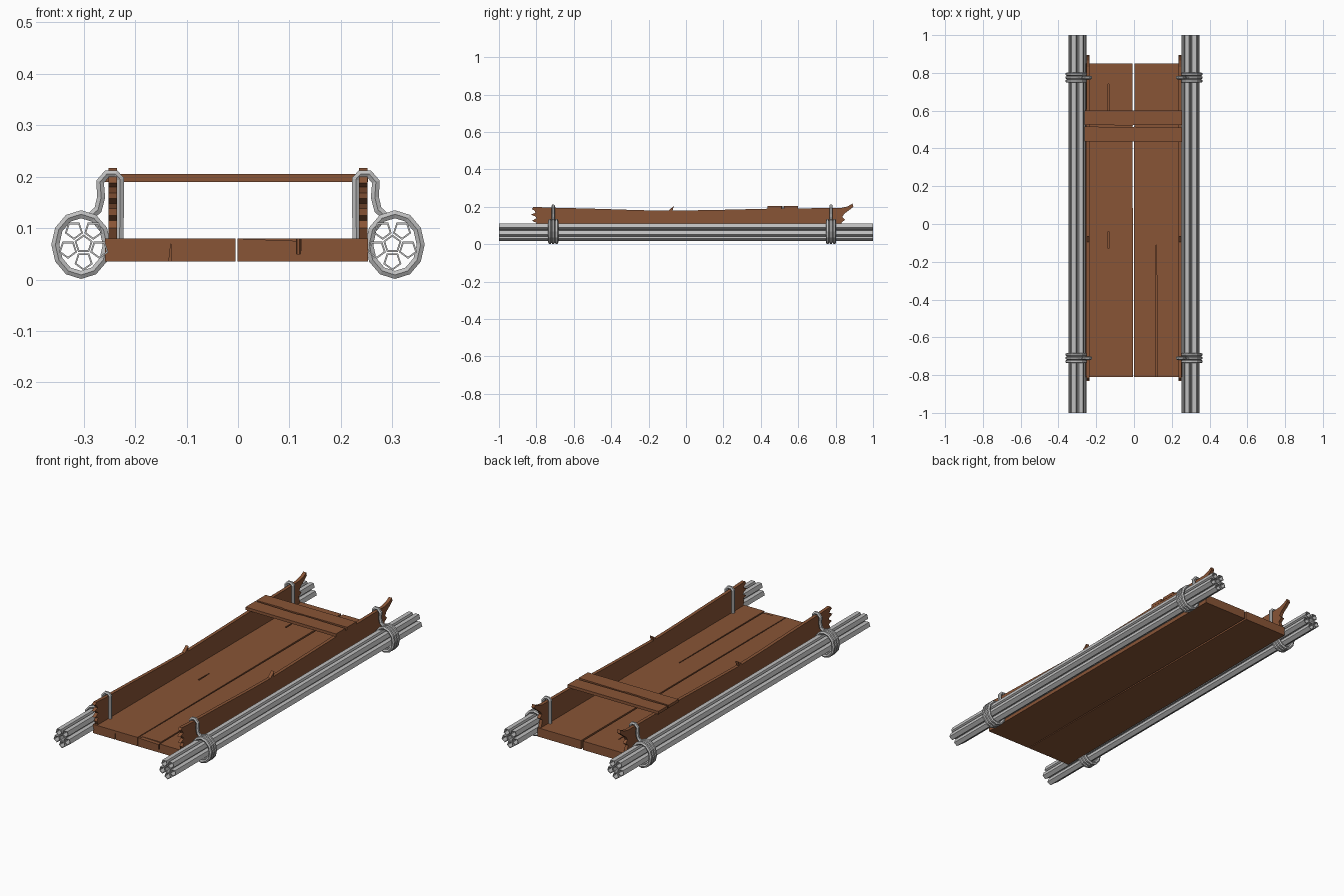
import bpy, bmesh, math
from mathutils import Vector

if "Cube" in bpy.data.objects:
    bpy.data.objects.remove(bpy.data.objects["Cube"], do_unlink=True)


def material(name, rgb):
    m = bpy.data.materials.new(name)
    m.use_nodes = True
    m.diffuse_color = (*rgb, 1)
    m.node_tree.nodes["Principled BSDF"].inputs["Base Color"].default_value = (*rgb, 1)
    return m


WOOD = material("brown wood", (0.25, 0.09, 0.037))
GREY = material("pale grey", (0.52, 0.52, 0.52))


def finish(bm, name, mat):
    bmesh.ops.recalc_face_normals(bm, faces=bm.faces)
    me = bpy.data.meshes.new(name)
    bm.to_mesh(me)
    bm.free()
    me.materials.append(mat)
    ob = bpy.data.objects.new(name, me)
    bpy.context.collection.objects.link(ob)
    return ob


def prism(name, outline, axis, lo, hi, mat=WOOD):
    """Extrude a 2D outline along one axis from lo to hi."""
    place = {"x": lambda a, b: (lo, a, b),
             "y": lambda a, b: (a, lo, b),
             "z": lambda a, b: (a, b, lo)}[axis]
    bm = bmesh.new()
    face = bm.faces.new([bm.verts.new(place(a, b)) for a, b in outline])
    new = bmesh.ops.extrude_face_region(bm, geom=[face])["geom"]
    step = Vector([(hi - lo) * (axis == k) for k in "xyz"])
    bmesh.ops.translate(bm, vec=step, verts=[v for v in new if isinstance(v, bmesh.types.BMVert)])
    return finish(bm, name, mat)


def carve(target, cutter):
    mod = target.modifiers.new("crack", "BOOLEAN")
    mod.operation = "DIFFERENCE"
    mod.solver = "EXACT"
    mod.object = cutter
    bpy.context.view_layer.objects.active = target
    bpy.ops.object.modifier_apply(modifier=mod.name)
    bpy.data.objects.remove(cutter, do_unlink=True)


# Two long floor planks with a narrow gap
FRONT, BACK, LOW, FLOOR = -0.81, 0.85, 0.035, 0.08
right_floor = prism("right_floor_plank", [(-0.258, FRONT), (-0.005, FRONT), (-0.008, BACK), (-0.255, BACK)],
                    "z", LOW, FLOOR)
left_floor = prism("left_floor_plank", [(-0.001, FRONT), (0.253, FRONT), (0.25, BACK), (0.002, BACK)],
                   "z", LOW, FLOOR)

# Splits in the floor surface
for plank, x, y0, y1 in ((right_floor, -0.135, 0.58, 0.74), (right_floor, -0.135, -0.13, -0.04),
                         (left_floor, 0.118, -0.83, -0.11)):
    carve(plank, prism("crack_cutter", [(x - 0.004, y0), (x + 0.004, y0), (x + 0.002, y1), (x - 0.002, y1)],
                       "z", 0.05, 0.1))
# Splits in the front end grain
carve(right_floor, prism("end_cutter", [(-0.135, 0.03), (-0.13, 0.03), (-0.13, 0.075)], "y", -0.83, -0.79))
carve(left_floor, prism("end_cutter", [(0.01, 0.085), (0.01, 0.079), (0.118, 0.075), (0.122, 0.055),
                                       (0.122, 0.085)], "y", -0.83, -0.79))

# Broken side boards: splintered front, snapped spike in the middle, curled back tip
board = [(-0.80, FLOOR), (-0.81, 0.1), (-0.80, 0.115), (-0.825, 0.125), (-0.80, 0.138), (-0.805, 0.148),
         (-0.83, 0.158), (-0.805, 0.168), (-0.81, 0.18), (-0.825, 0.188), (-0.815, 0.2),
         (-0.74, 0.196), (-0.5, 0.19), (-0.25, 0.182), (-0.095, 0.179), (-0.065, 0.204), (-0.072, 0.179),
         (0.2, 0.184), (0.45, 0.19), (0.75, 0.193), (0.83, 0.194), (0.865, 0.202), (0.89, 0.217),
         (0.895, 0.2), (0.87, 0.18), (0.845, 0.162), (0.835, 0.145), (0.85, 0.13), (0.83, 0.115), (0.84, FLOOR)]

# Bundle layout: one tube in the middle, five around it
spots = [(0, 0, math.pi / 2)]
for k in range(5):
    a = -math.pi / 2 + k * math.tau / 5
    spots.append((0.032 * math.cos(a), 0.033 * math.sin(a), a))


def tube(bm, cx, cz, turn, outer=0.0185, inner=0.0145, sides=5):
    """Hollow five-sided tube running the whole length."""
    loops = []
    for radius, y in ((outer, -1), (outer, 1), (inner, 1), (inner, -1)):
        loops.append([bm.verts.new((cx + radius * math.cos(turn + i * math.tau / sides), y,
                                    cz + radius * math.sin(turn + i * math.tau / sides)))
                      for i in range(sides)])
    for n in range(4):
        a, b = loops[n], loops[(n + 1) % 4]
        for i in range(sides):
            j = (i + 1) % sides
            bm.faces.new((a[i], a[j], b[j], b[i]))


def rope(name, paths, radius=0.009):
    """Paths are (points, closed) pairs swept with a round section."""
    cu = bpy.data.curves.new(name, "CURVE")
    cu.dimensions = "3D"
    cu.bevel_depth = radius
    cu.bevel_resolution = 1
    cu.use_fill_caps = True
    for pts, closed in paths:
        sp = cu.splines.new("POLY")
        sp.points.add(len(pts) - 1)
        for p, co in zip(sp.points, pts):
            p.co = (*co, 1)
        sp.use_cyclic_u = closed
        sp.use_smooth = False
    ob = bpy.data.objects.new(name, cu)
    bpy.context.collection.objects.link(ob)
    bpy.ops.object.select_all(action="DESELECT")
    ob.select_set(True)
    bpy.context.view_layer.objects.active = ob
    bpy.ops.object.convert(target="MESH")
    ob = bpy.context.object
    ob.data.materials.clear()
    ob.data.materials.append(GREY)


strap = [(0.285, 0.124), (0.272, 0.136), (0.266, 0.16), (0.268, 0.19), (0.255, 0.205),
         (0.238, 0.205), (0.229, 0.195), (0.23, FLOOR)]

for side, s in (("left", 1), ("right", -1)):
    prism(side + "_side_board", board, "x", s * 0.235, s * 0.252)

    # Bundled float tubes
    bm = bmesh.new()
    for dx, dz, turn in spots:
        tube(bm, s * 0.30 + dx, 0.069 + dz, turn)
    finish(bm, side + "_tube_bundle", GREY)

    # Triple lashings with a strap hooked over the board
    for end, y in (("front", -0.71), ("back", 0.775)):
        paths = []
        for k in (-1, 0, 1):
            ring = [(s * (0.305 + 0.05 * math.cos(i * math.tau / 12)), y + k * 0.018,
                     0.068 + 0.059 * math.sin(i * math.tau / 12)) for i in range(12)]
            paths.append((ring, True))
        paths.append(([(s * x, y, z) for x, z in strap], False))
        rope(f"{end}_{side}_lashing", paths)

# Seat made of two rough cross planks
prism("back_seat_plank", [(-0.263, 0.525), (-0.12, 0.528), (-0.1, 0.522), (0.253, 0.525), (0.253, 0.60),
                          (-0.263, 0.60)], "z", 0.19, 0.205)
prism("front_seat_plank", [(-0.263, 0.437), (0.253, 0.435), (0.253, 0.51), (0.0, 0.515), (-0.02, 0.51),
                           (-0.263, 0.517)], "z", 0.19, 0.205)
